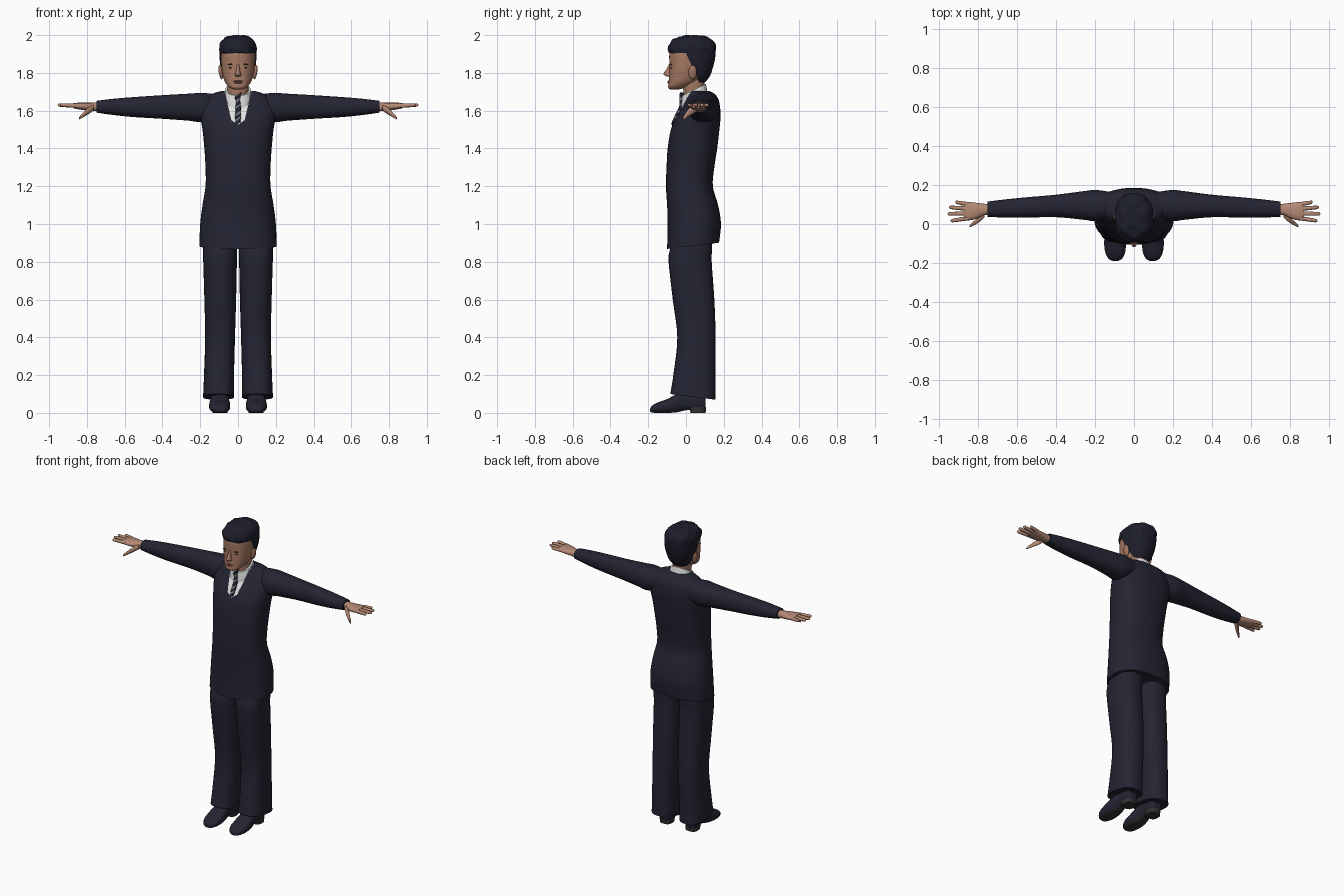
import bpy, bmesh, math
from mathutils import Vector

if "Cube" in bpy.data.objects:
    bpy.data.objects.remove(bpy.data.objects["Cube"])


def material(name, r, g, b):
    m = bpy.data.materials.new(name)
    m.use_nodes = True
    m.diffuse_color = (r, g, b, 1)
    node = m.node_tree.nodes["Principled BSDF"]
    node.inputs["Base Color"].default_value = (r, g, b, 1)
    node.inputs["Roughness"].default_value = 0.8
    return m


SUIT = material("navy suit", 0.017, 0.018, 0.032)
HAIR = material("black hair", 0.012, 0.013, 0.024)
FACE = material("face skin", 0.38, 0.19, 0.125)
HAND = material("hand skin", 0.46, 0.25, 0.175)
WHITE = material("white shirt", 0.75, 0.76, 0.76)
GREY = material("grey stripe", 0.2, 0.21, 0.22)
SOLE = material("dark sole", 0.03, 0.03, 0.032)
LIPS = material("lips", 0.25, 0.085, 0.065)
EYES = material("dark eyes", 0.05, 0.03, 0.025)

ORDER = {"z": lambda a, b, t: (a, b, t),
         "x": lambda a, b, t: (t, a, b),
         "y": lambda a, b, t: (a, t, b)}


def smooth_sections(rows, steps):
    """Catmull-Rom interpolation between cross-sections."""
    out = []
    for i in range(len(rows) - 1):
        p0, p1 = rows[max(i - 1, 0)], rows[i]
        p2, p3 = rows[i + 1], rows[min(i + 2, len(rows) - 1)]
        for s in range(steps):
            u = s / steps
            out.append([0.5 * (2 * b + (c - a) * u + (2 * a - 5 * b + 4 * c - d) * u * u
                               + (3 * b - a - 3 * c + d) * u ** 3)
                        for a, b, c, d in zip(p0, p1, p2, p3)])
    return out + [rows[-1]]


def loft(name, rows, mats, axis="z", side=1, power=2.3, sides=32, steps=4,
         cuts=(), rule=None, bend=None):
    """Skin rounded sections (t, a0, a1, b0, b1) strung along an axis."""
    bm = bmesh.new()
    rings = []
    for t, a0, a1, b0, b1 in smooth_sections(rows, steps):
        ring = []
        for k in range(sides):
            ang = math.tau * k / sides
            c, s = math.cos(ang), math.sin(ang)
            a = (a0 + a1) / 2 + (a1 - a0) / 2 * math.copysign(abs(c) ** (2 / power), c)
            b = (b0 + b1) / 2 + (b1 - b0) / 2 * math.copysign(abs(s) ** (2 / power), s)
            co = Vector(ORDER[axis](a, b, t))
            if bend:
                co = Vector(bend(*co))
            co.x *= side
            ring.append(bm.verts.new(co))
        rings.append(ring)
    for lo, hi in zip(rings, rings[1:]):
        for k in range(sides):
            j = (k + 1) % sides
            bm.faces.new((lo[k], lo[j], hi[j], hi[k]))
    bm.faces.new(rings[0])
    bm.faces.new(rings[-1])
    bmesh.ops.recalc_face_normals(bm, faces=bm.faces)
    for point, normal, trim in cuts:
        bmesh.ops.bisect_plane(bm, geom=bm.verts[:] + bm.edges[:] + bm.faces[:],
                               plane_co=point, plane_no=normal, clear_inner=trim)
    bm.normal_update()
    return finish(name, bm, mats, rule)


def finish(name, bm, mats, rule=None):
    for f in bm.faces:
        f.smooth = True
        if rule:
            f.material_index = int(rule(f.calc_center_median(), f.normal))
    me = bpy.data.meshes.new(name)
    bm.to_mesh(me)
    bm.free()
    for m in mats:
        me.materials.append(m)
    me.set_sharp_from_angle(angle=math.radians(45))
    ob = bpy.data.objects.new(name, me)
    bpy.context.collection.objects.link(ob)
    return ob


def blob(name, loc, size, mat, turn=0):
    bm = bmesh.new()
    bmesh.ops.create_uvsphere(bm, u_segments=16, v_segments=10, radius=1)
    bmesh.ops.scale(bm, vec=size, verts=bm.verts)
    ob = finish(name, bm, [mat])
    ob.location = loc
    ob.rotation_euler.y = turn


def sym(rows):
    """Rows (z, half width, front, back) to centred sections."""
    return [(z, -w, w, f, b) for z, w, f, b in rows]


# Jacket with a cut V of shirt
def in_shirt(c, n):
    return c.y < 0.06 and abs(c.x) < min(0.035 + 0.24 * (c.z - 1.55), 1.4 * (c.z - 1.525))


v_cuts = [(p, (s, 0, -k), False) for s in (1, -1)
          for p, k in (((s * 0.035, 0, 1.55), 0.24), ((0, 0, 1.525), 1.4))]
loft("jacket", sym([
    (0.88, .205, -.1, .175), (1.0, .2, -.097, .185), (1.1, .188, -.1, .17),
    (1.2, .172, -.106, .142), (1.3, .172, -.103, .15), (1.4, .178, -.097, .165),
    (1.5, .188, -.08, .177), (1.57, .2, -.05, .183), (1.62, .198, -.02, .18),
    (1.66, .18, 0, .172), (1.69, .135, .015, .15), (1.705, .085, .02, .12)]),
    [SUIT, WHITE], power=2.4, sides=48, cuts=v_cuts, rule=in_shirt,
    bend=lambda x, y, z: (x, y, z + max(0, 1 - z) * y))

# Collar and neck
loft("collar", sym([(1.64, .078, -.025, .115), (1.67, .075, -.024, .112),
                    (1.71, .066, -.02, .105)]), [WHITE],
     bend=lambda x, y, z: (x, y, z + 0.5 * (y - 0.04)))
loft("neck", sym([(1.66, .056, -.012, .098), (1.72, .056, -.015, .098),
                  (1.79, .06, -.02, .1)]), [FACE])

# Striped tie
loft("tie", sym([(1.53, .013, -.078, -.04), (1.57, .017, -.06, -.03),
                 (1.62, .014, -.036, -.01), (1.655, .011, -.034, -.01),
                 (1.685, .018, -.034, -.01)]), [SUIT, GREY], sides=12, steps=5, power=3,
     rule=lambda c, n: int((c.z - 0.7 * c.x) / 0.011) % 3 == 0,
     bend=lambda x, y, z: (x, y, z + 0.7 * x))

# Head
loft("head", sym([
    (1.712, .022, -.084, -.04), (1.724, .047, -.094, 0), (1.75, .068, -.092, .06),
    (1.78, .079, -.09, .1), (1.82, .087, -.088, .12), (1.86, .09, -.088, .135),
    (1.9, .09, -.088, .14), (1.94, .086, -.075, .135), (1.97, .06, -.04, .1)]), [FACE])
loft("nose", sym([(1.848, .007, -.09, -.06), (1.82, .01, -.104, -.06),
                  (1.798, .014, -.118, -.06), (1.788, .018, -.114, -.06),
                  (1.78, .012, -.1, -.06)]), [FACE], sides=16)
blob("upper_lip", (0, -.089, 1.755), (.025, .009, .005), LIPS)
blob("lower_lip", (0, -.089, 1.747), (.021, .009, .005), LIPS)
blob("chin", (0, -.08, 1.728), (.027, .016, .014), FACE)
for s, label in ((1, "left"), (-1, "right")):
    blob(label + "_eye", (s * .036, -.077, 1.828), (.013, .006, .005), EYES)
    blob(label + "_brow", (s * .037, -.078, 1.845), (.019, .008, .004), EYES, s * 0.12)
    blob(label + "_ear", (s * .091, .035, 1.803), (.011, .022, .038), FACE, s * 0.15)


# Hair: wavy crown plus back and sides behind a slanted hairline
def wave(x, y, z):
    k = 1 + 0.025 * math.sin(60 * x + 50 * z) * math.sin(70 * y + 40 * z)
    return x * k, 0.035 + (y - 0.035) * k, min(z + (k - 1) * 0.15, 2.0)


loft("hair_crown", sym([
    (1.905, .096, -.09, .157), (1.925, .099, -.094, .158), (1.95, .096, -.088, .156),
    (1.975, .08, -.068, .14), (1.99, .058, -.04, .11), (1.998, .025, 0, .07)]),
    [HAIR], sides=48, steps=5, bend=wave)
loft("hair_back", sym([
    (1.75, .062, -.06, .1), (1.78, .078, -.08, .125), (1.82, .09, -.08, .14),
    (1.87, .097, -.08, .153), (1.92, .098, -.08, .157)]),
    [HAIR], sides=48, cuts=[((0, .002, 1.9), (0, 1, .45), True)])

for s, label in ((1, "left"), (-1, "right")):
    # Sleeves
    loft(label + "_sleeve", [
        (.1, .04, .16, 1.57, 1.685), (.19, .015, .174, 1.54, 1.694),
        (.26, .022, .168, 1.547, 1.69), (.4, .035, .15, 1.557, 1.682),
        (.55, .033, .137, 1.566, 1.672), (.66, .033, .126, 1.577, 1.663),
        (.75, .037, .115, 1.59, 1.652)], [SUIT], "x", s)

    # Hands
    loft(label + "_palm", [
        (.735, .05, .102, 1.597, 1.643), (.77, .044, .104, 1.598, 1.642),
        (.81, .026, .109, 1.602, 1.642), (.85, .018, .113, 1.608, 1.642),
        (.872, .022, .112, 1.613, 1.639)], [HAND], "x", s, sides=20)
    fingers = (("index", .85, .03, .94, .016), ("middle", .85, .054, .955, .052),
               ("ring", .85, .078, .948, .086), ("little", .85, .101, .915, .112))
    for title, x0, y0, x1, y1 in fingers:
        rows = []
        for u, r in ((0, .0115), (.5, .0105), (.88, .009), (.97, .006), (1, .002)):
            y, z = y0 + (y1 - y0) * u, 1.626 + 0.004 * u
            rows.append((x0 + (x1 - x0) * u, y - r, y + r, z - r, z + r))
        loft(f"{label}_{title}_finger", rows, [HAND], "x", s, sides=12, steps=2)
    loft(label + "_thumb", [
        (.765, .035, .075, 1.6, 1.632), (.79, .012, .048, 1.582, 1.618),
        (.815, -.004, .02, 1.568, 1.595), (.835, -.014, .002, 1.556, 1.574),
        (.842, -.015, -.008, 1.554, 1.562)], [HAND], "x", s, sides=12)

    # Trousers
    loft(label + "_trouser_leg", [
        (.085, .02, .185, -.083, .156), (.2, .021, .18, -.066, .156),
        (.4, .016, .174, -.046, .157), (.6, .01, .178, -.07, .15),
        (.8, .006, .184, -.092, .136), (.86, .005, .185, -.086, .138),
        (.93, .005, .18, -.07, .14)], [SUIT], "z", s, power=2.5,
        bend=lambda x, y, z: (x, y, z - max(0, .4 - z) * .4 * (y - .035)))

    # Shoes with dark soles and heels
    loft(label + "_shoe", [
        (-.19, .085, .106, .008, .022), (-.18, .064, .128, .002, .038),
        (-.15, .047, .146, 0, .055), (-.1, .041, .153, 0, .073),
        (-.05, .046, .148, .003, .1), (0, .054, .138, .014, .125),
        (.05, .053, .137, .016, .13), (.095, .058, .132, .016, .11),
        (.104, .07, .12, .03, .09)], [SUIT, SOLE], "y", s, power=2.6,
        rule=lambda c, n: n.z < -0.75)
    loft(label + "_heel", [(0, .056, .134, .025, .104), (.03, .054, .136, .015, .106)],
         [SOLE], "z", s, power=3, steps=1)
